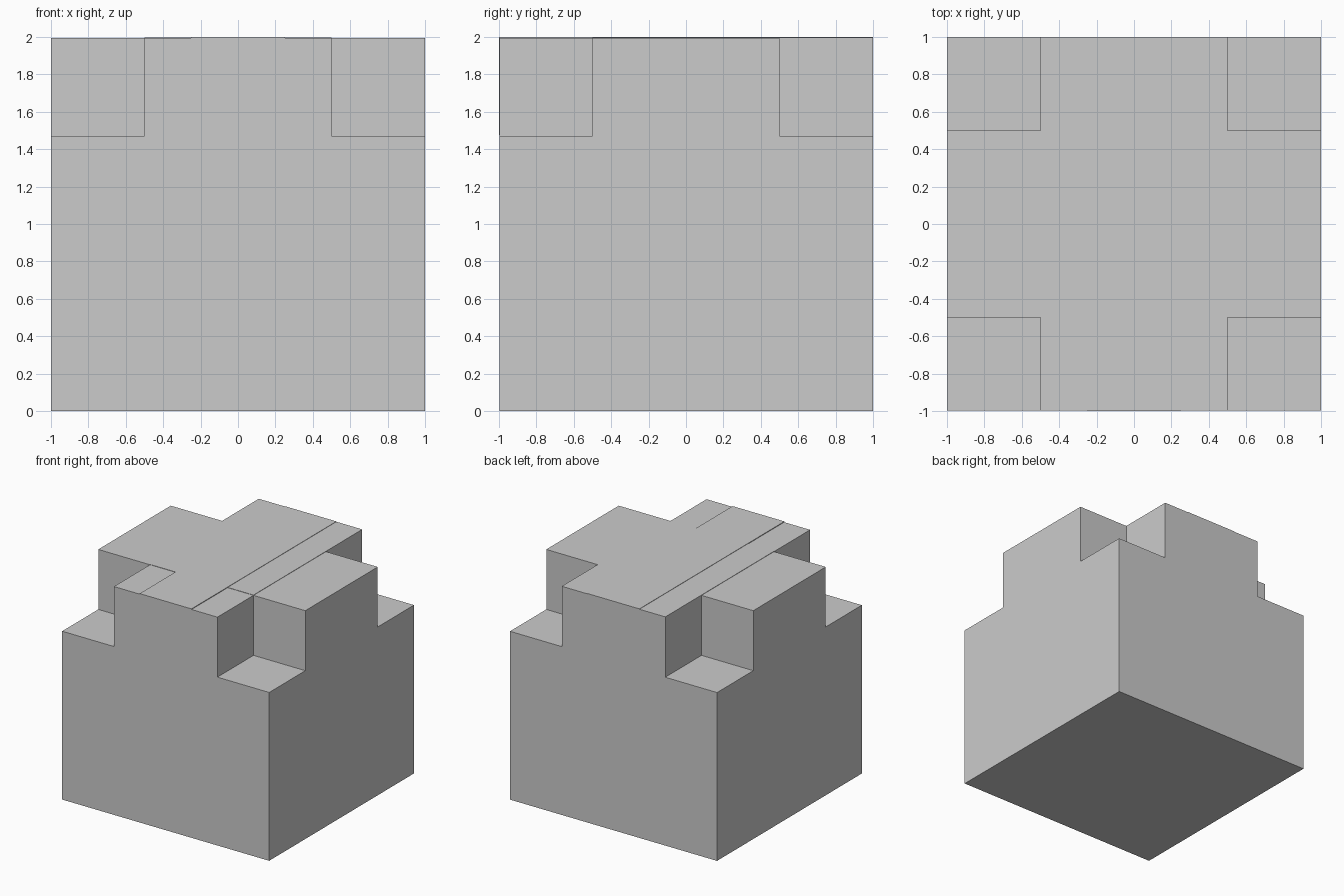
import bpy

if "Cube" in bpy.data.objects:
    bpy.data.objects.remove(bpy.data.objects["Cube"])


def box(name, lo, hi):
    """Axis-aligned box between two corners."""
    x, y, z = [(a + b) / 2 for a, b in zip(lo, hi)]
    bpy.ops.mesh.primitive_cube_add(size=1)
    ob = bpy.context.object
    ob.name = name
    for v in ob.data.vertices:
        v.co = [c + k * (b - a) for c, k, a, b in zip((x, y, z), v.co, lo, hi)]
    return ob


# Main block
body = box("body", (-1, -0.998, 0), (1, 1, 1.994))

# Corner notch cutter, mirrored to all four top corners
cutter = box("corner_cutter", (0.5, 0.5, 1.47), (1.2, 1.2, 2.2))
mirror = cutter.modifiers.new("mirror", 'MIRROR')
mirror.use_axis = (True, True, False)
cutter.hide_render = True
cutter.hide_viewport = False

notch = body.modifiers.new("notches", 'BOOLEAN')
notch.operation = 'DIFFERENCE'
notch.solver = 'EXACT'
notch.object = cutter
bpy.context.view_layer.objects.active = body
bpy.ops.object.modifier_apply(modifier=notch.name)
bpy.data.objects.remove(cutter)

# Slightly raised panel over the centre and back arm
box("top_panel", (-0.5, -0.5, 1.994), (0.5, 1, 1.997))

# Thin strip running along the top and down the front
box("top_strip", (-0.25, -0.998, 1.994), (0.25, 1, 2.0))
box("front_strip", (-0.25, -1, 1.475), (0.25, -0.998, 2.0))
